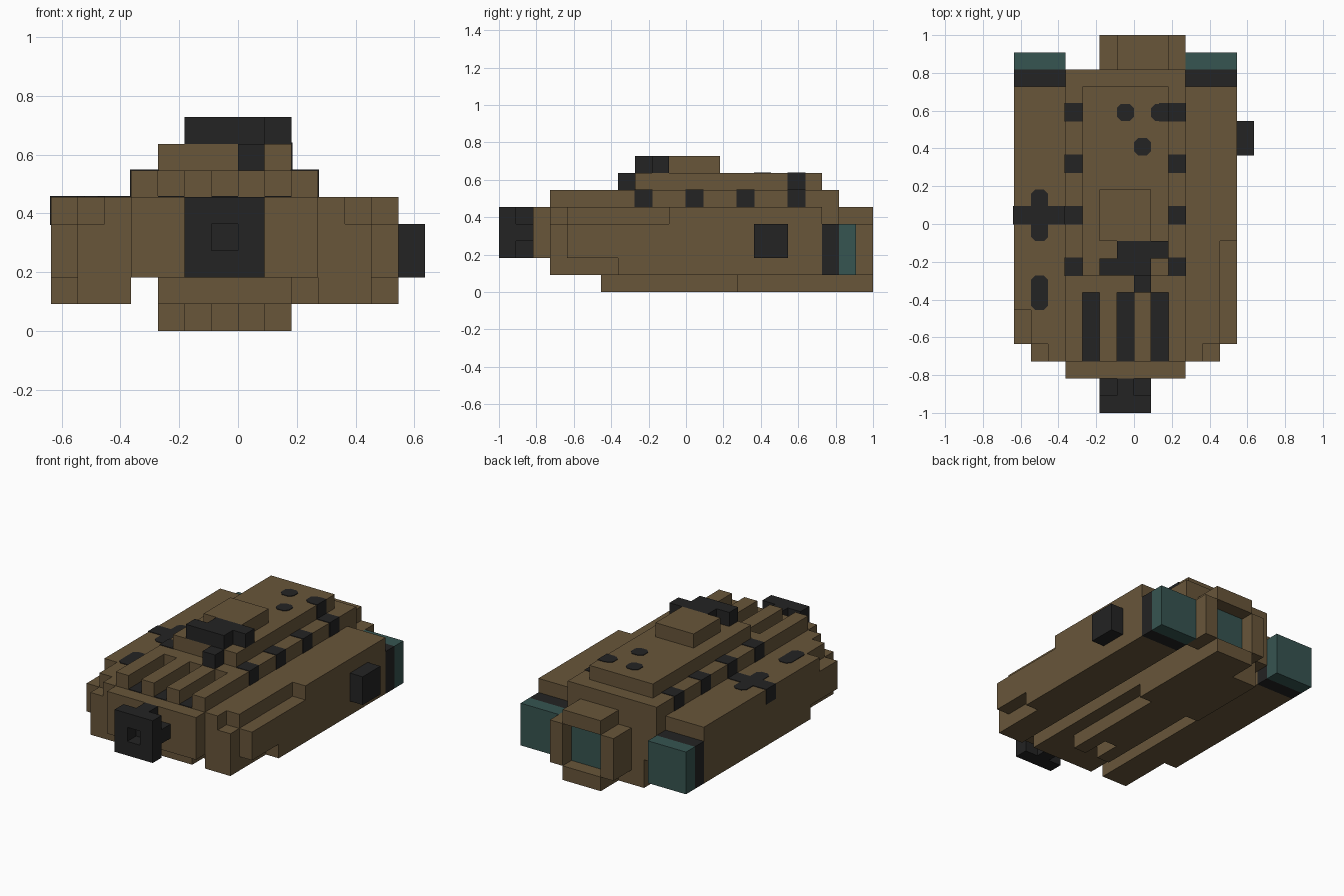
import bpy
import bmesh
from mathutils import Matrix, Vector

if "Cube" in bpy.data.objects:
    bpy.data.objects.remove(bpy.data.objects["Cube"], do_unlink=True)

U = 1 / 11          # one block
SKIN = 0.04         # how far painted patches stand proud, in blocks


def material(name, rgb):
    m = bpy.data.materials.new(name)
    m.use_nodes = True
    m.diffuse_color = (*rgb, 1)
    m.node_tree.nodes["Principled BSDF"].inputs["Base Color"].default_value = (*rgb, 1)
    return m


BROWN = material("hull brown", (0.138, 0.092, 0.042))
DARK = material("charcoal", (0.017, 0.017, 0.017))
TEAL = material("engine teal", (0.037, 0.089, 0.082))


def finish(name, bm, mat):
    bmesh.ops.recalc_face_normals(bm, faces=bm.faces)
    me = bpy.data.meshes.new(name)
    bm.to_mesh(me)
    bm.free()
    me.materials.append(mat)
    bpy.context.collection.objects.link(bpy.data.objects.new(name, me))


def blocks(name, mat, *boxes, grow=0):
    """One object from boxes given as (x0, x1, y0, y1, z0, z1) in blocks."""
    bm = bmesh.new()
    for x0, x1, y0, y1, z0, z1 in boxes:
        lo = Vector((x0, y0, z0)) - Vector((grow,) * 3)
        hi = Vector((x1, y1, z1)) + Vector((grow,) * 3)
        size = hi - lo
        mtx = Matrix.Translation((lo + hi) * U / 2) @ Matrix.Diagonal((*(size * U), 1))
        bmesh.ops.create_cube(bm, size=1, matrix=mtx)
    finish(name, bm, mat)


def mark(name, x0, x1, y0, y1, z, c=0.25):
    """Thin painted plate with clipped corners."""
    bm = bmesh.new()
    pts = [(x0 + c, y0), (x1 - c, y0), (x1, y0 + c), (x1, y1 - c),
           (x1 - c, y1), (x0 + c, y1), (x0, y1 - c), (x0, y0 + c)]
    face = bm.faces.new([bm.verts.new((x * U, y * U, z * U)) for x, y in pts])
    top = bmesh.ops.extrude_face_region(bm, geom=[face])["geom"]
    verts = [v for v in top if isinstance(v, bmesh.types.BMVert)]
    bmesh.ops.translate(bm, verts=verts, vec=(0, 0, SKIN * U))
    finish(name, bm, DARK)


def flip(box):
    """Mirror a box across the hull centre plane."""
    return (-1 - box[1], -1 - box[0], *box[2:])


# Hull core and deck layers
blocks("hull_core", BROWN, (-4, 3, -9, 9, 2, 5))
blocks("lower_deck", BROWN, (-4, 3, -4, 9, 5, 6))
blocks("upper_deck", BROWN, (-3, 2, -3, 8, 6, 7))
blocks("turret", BROWN, (-2, 1, -1, 2, 7, 8))

# Front ribs with dark grooves between them
blocks("front_ribs", BROWN, *[(x, x + 1, -8, -4, 5, 6) for x in (-4, -2, 0, 2)])
blocks("groove_floors", DARK, *[(x, x + 1, -8, -4, 5, 5 + SKIN) for x in (-3, -1, 1)])

# Keel stepped under the hull
blocks("keel_plate", BROWN, (-3, 2, -8, 9, 1, 2))
blocks("keel_columns", BROWN,
       (-3, -2, 3, 9, 0, 1), (-2, -1, -5, 9, 0, 1), (-1, 0, -3, 9, 0, 1),
       (0, 1, -5, 9, 0, 1), (1, 2, 3, 9, 0, 1))

# Side pods with stepped noses and rear engines
for side, step in (("left", -1), ("right", -5)):
    pod = [(3, 4, -8, 8, 1, 5),
           (4, 5, -8, 8, 1, 4), (4, 5, -7, 8, 4, 5),
           (5, 6, -4, 8, 1, 2), (5, 6, -7, 8, 2, 4), (5, 6, step, 8, 4, 5)]
    collar, engine = (3, 6, 8, 9, 1, 4), (3, 6, 9, 10, 1, 4)
    if side == "right":
        pod, collar, engine = [flip(b) for b in pod], flip(collar), flip(engine)
    blocks(side + "_pod", BROWN, *pod)
    blocks(side + "_engine_collar", DARK, collar)
    blocks(side + "_engine", TEAL, engine)

# Rear nozzle, an open cross-shaped frame around a teal core
blocks("nozzle_frame", BROWN, (-1, 2, 9, 11, 4, 5), (-1, 2, 9, 11, 0, 1),
       (-2, -1, 9, 11, 1, 4), (2, 3, 9, 11, 1, 4))
blocks("nozzle_core", TEAL, (-1, 2, 9, 10, 1, 4))

# Front gun with a square bore, on a cross-shaped mount
blocks("gun_muzzle", DARK, (-2, -1, -11, -10, 2, 5), (0, 1, -11, -10, 2, 5),
       (-1, 0, -11, -10, 2, 3), (-1, 0, -11, -10, 4, 5))
blocks("gun_mount", DARK, (-1, 0, -10, -9, 2, 5), (-2, 1, -10, -9, 3, 4))

# Roof gear and side box
blocks("roof_sensor", DARK, (-2, 1, -3, -2, 7, 8), (-1, 2, -2, -1, 7, 8),
       (0, 1, -4, -3, 6, 7))
blocks("side_box", DARK, (6, 7, 4, 6, 2, 4))

# Dark vents along both deck edges
vents = [(2, 3, y, y + 1, 5, 6) for y in (-3, 0, 3, 6)]
blocks("deck_vents", DARK, *vents, *[flip(v) for v in vents], grow=SKIN)
blocks("upper_vent", DARK, (1.5, 2, 6, 7, 6, 7), grow=SKIN)

# Painted marks on the decks and right pod
mark("upper_vent_mark", 1, 2, 6, 7, 7)
mark("deck_mark_rear", -1, 0, 6, 7, 7)
mark("deck_mark_front", 0, 1, 4, 5, 7)
mark("pod_cross_long", -6, -5, -1, 2, 5)
mark("pod_mark", -6, -5, -5, -3, 5)
blocks("pod_cross_bar", DARK, (-7, -4, 0, 1, 4.99, 5), (-7, -6, 0, 1, 4, 5), grow=SKIN)
